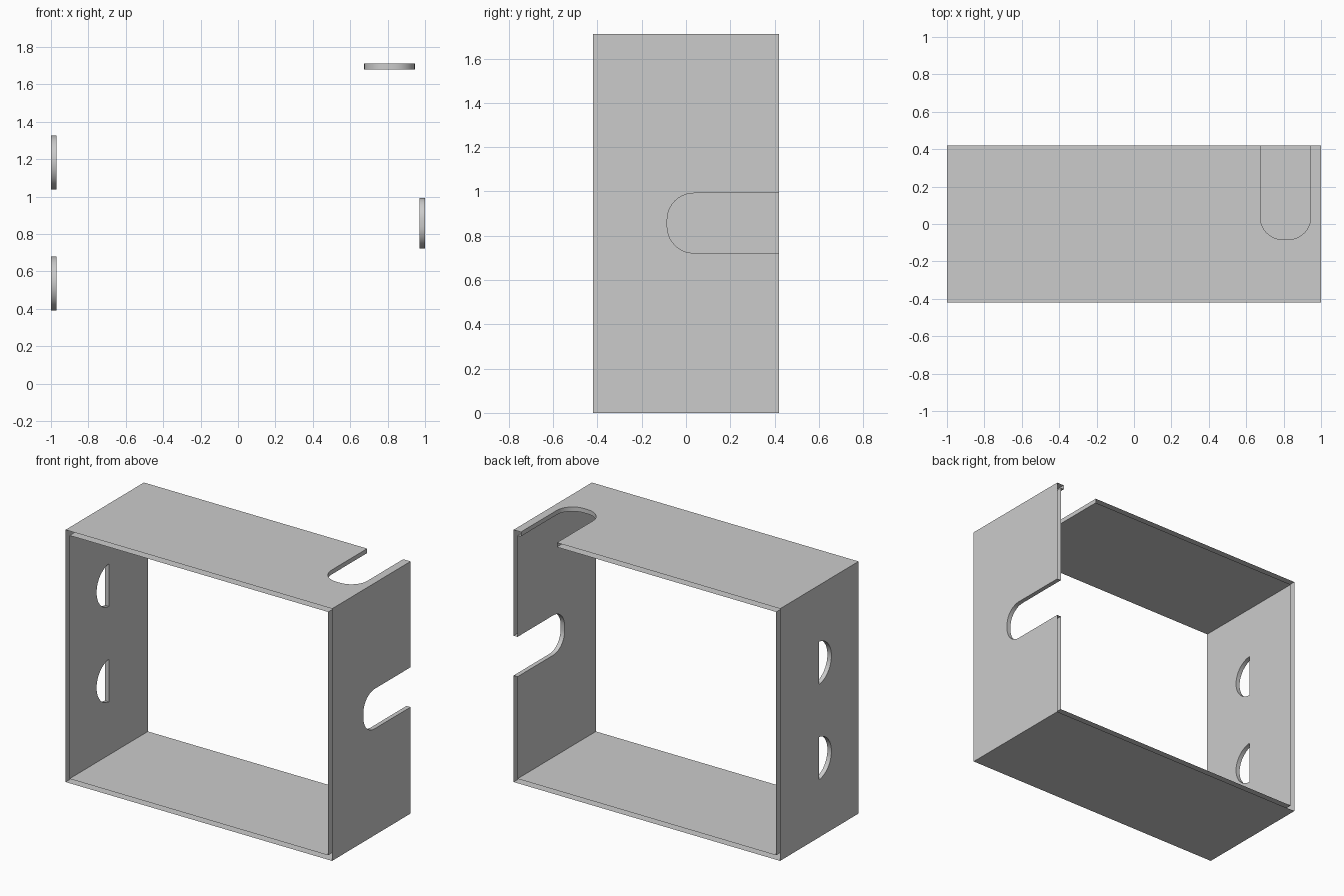
import bpy, bmesh
from math import cos, sin, pi, acos, radians
from mathutils import Vector

if "Cube" in bpy.data.objects:
    bpy.data.objects.remove(bpy.data.objects["Cube"])

W, D, H, T = 1.0, 0.42, 1.71, 0.03   # half width, half depth, height, wall thickness


def arc(cu, cv, r, a0, a1, n):
    return [(cu + r * cos(a0 + (a1 - a0) * i / n), cv + r * sin(a0 + (a1 - a0) * i / n))
            for i in range(n + 1)]


def slot(c, w, v0, r=0.12):
    """Round-ended slot, open at the back edge."""
    return ([(c + w, D)] + arc(c + w - r, v0 + r, r, 0, -pi / 2, 10)
            + arc(c - w + r, v0 + r, r, -pi / 2, -pi, 10) + [(c - w, D)])


def d_hole(c, r=0.145, cv=0.015, flat=0.003):
    """Part circle closed by a straight side."""
    a = acos((flat - cv) / r)
    return [(c + y, x) for x, y in arc(cv, 0, r, a, 2 * pi - a, 24)]


def panel(name, length, offset, place, cut=None, holes=()):
    """Hollow double-skinned wall; place(u, v, d) maps to 3D, d is depth inwards."""
    bm = bmesh.new()
    outward = (Vector(place(0, 0, 0)) - Vector(place(0, 0, 1))).normalized()
    layers = []
    for d in (0, T):
        a, b = offset + d, offset + length - d
        outline = [(a, -D), (b, -D), (b, D)] + list(cut or []) + [(a, D)]
        edges, rings = [], []
        for loop in [outline, *holes]:
            vs = [bm.verts.new(place(u, v, d)) for u, v in loop]
            edges += [bm.edges.new((vs[i], vs[(i + 1) % len(vs)])) for i in range(len(vs))]
            rings.append(vs)
        res = bmesh.ops.triangle_fill(bm, use_beauty=True, edges=edges, normal=outward)
        want = outward if d == 0 else -outward
        for f in [g for g in res["geom"] if isinstance(g, bmesh.types.BMFace)]:
            f.normal_update()
            if f.normal.dot(want) < 0:
                f.normal_flip()
        layers.append(rings)

    # Walls lining the slot and the holes
    chains = []
    if cut:
        n = len(cut)
        chains.append((layers[0][0][3:3 + n], layers[1][0][3:3 + n], False))
    for o, i in zip(layers[0][1:], layers[1][1:]):
        chains.append((o, i, True))
    for o, i, closed in chains:
        centre = sum((v.co for v in o), Vector()) / len(o)
        for k in range(len(o) if closed else len(o) - 1):
            m = (k + 1) % len(o)
            f = bm.faces.new((o[k], o[m], i[m], i[k]))
            f.smooth = True
            f.normal_update()
            if f.normal.dot(centre - f.calc_center_median()) < 0:
                f.normal_flip()
    me = bpy.data.meshes.new(name)
    bm.to_mesh(me)
    bm.free()
    me.set_sharp_from_angle(angle=radians(30))
    ob = bpy.data.objects.new(name, me)
    bpy.context.collection.objects.link(ob)


# Four walls of the open frame
panel("bottom_wall", 2 * W, -W, lambda u, v, d: (u, v, d))
panel("top_wall", 2 * W, -W, lambda u, v, d: (u, v, H - d), cut=slot(0.81, 0.135, -0.083))
panel("right_wall", H, 0, lambda u, v, d: (W - d, v, u), cut=slot(0.857, 0.135, -0.085))
panel("left_wall", H, 0, lambda u, v, d: (-W + d, v, u), holes=[d_hole(0.535), d_hole(1.182)])
